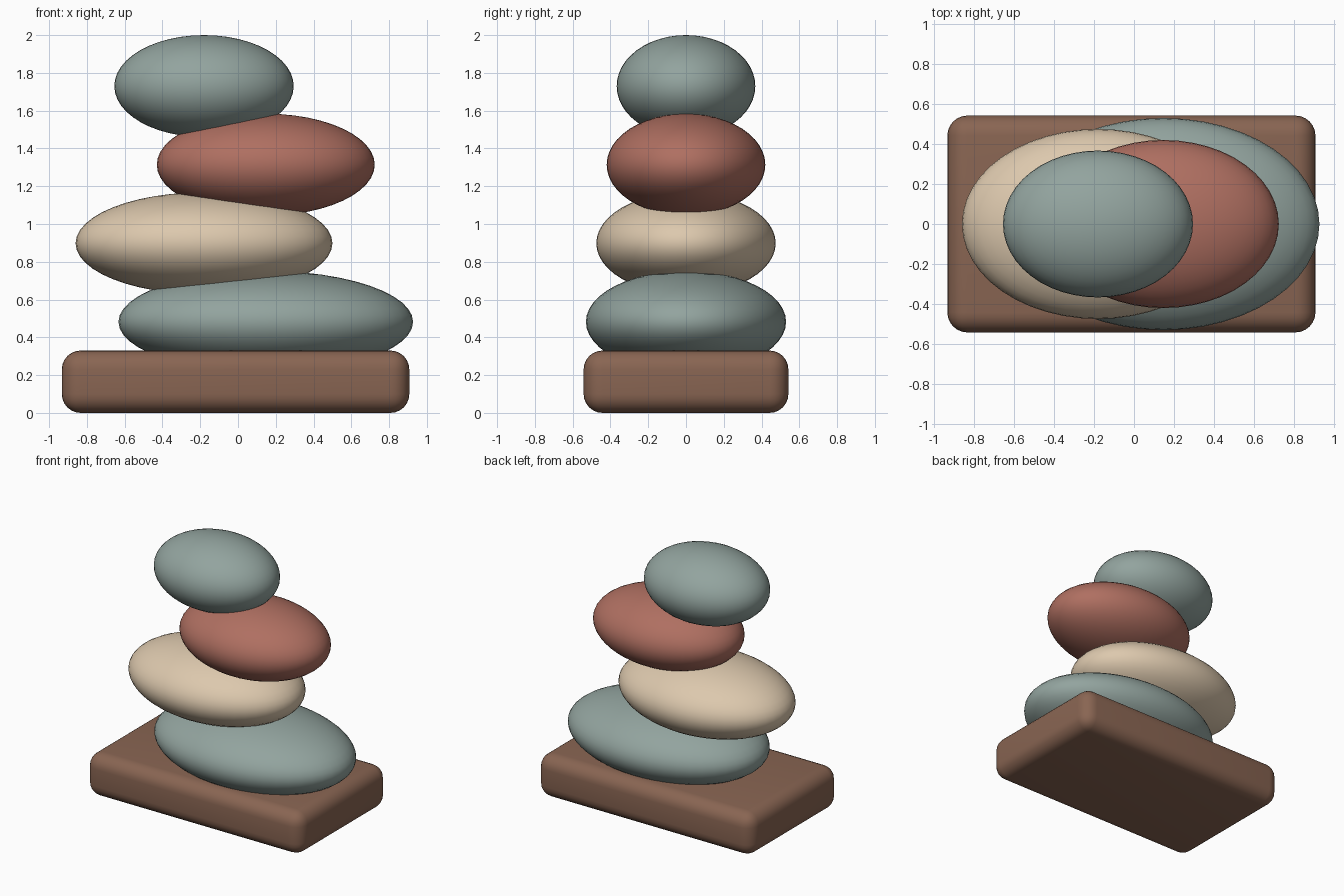
import bpy
import math

cube = bpy.data.objects.get("Cube")
if cube:
    bpy.data.objects.remove(cube, do_unlink=True)


def make_material(name, rgb):
    mat = bpy.data.materials.new(name)
    mat.use_nodes = True
    color = (*rgb, 1.0)
    mat.diffuse_color = color
    mat.node_tree.nodes["Principled BSDF"].inputs["Base Color"].default_value = color
    return mat


slate = make_material("slate green", (0.29, 0.37, 0.345))
sand = make_material("sand", (0.72, 0.58, 0.42))
clay = make_material("clay red", (0.43, 0.16, 0.12))
wood = make_material("brown wood", (0.25, 0.13, 0.085))


def finish(obj, name, mat):
    obj.name = name
    obj.data.materials.append(mat)
    bpy.ops.object.transform_apply(location=False, rotation=False, scale=True)


# Rounded wooden plinth
bpy.ops.mesh.primitive_cube_add(size=1, location=(-0.013, 0, 0.165))
base = bpy.context.object
base.scale = (1.84, 1.084, 0.33)
finish(base, "wooden_base", wood)
bevel = base.modifiers.new("rounded edges", "BEVEL")
bevel.width = 0.1
bevel.segments = 6
bpy.ops.object.modifier_apply(modifier=bevel.name)
bpy.ops.object.shade_smooth_by_angle(angle=math.radians(40))

# Stacked pebbles, bottom to top: name, x offset, half length, half depth, material
pebbles = [
    ("bottom_stone", 0.147, 0.78, 0.53, slate),
    ("lower_middle_stone", -0.18, 0.68, 0.475, sand),
    ("upper_middle_stone", 0.147, 0.577, 0.42, clay),
    ("top_stone", -0.18, 0.475, 0.367, slate),
]
half_height, first_z, step = 0.27, 0.482, 0.416
for i, (name, x, length, depth, mat) in enumerate(pebbles):
    bpy.ops.mesh.primitive_uv_sphere_add(
        segments=48, ring_count=24, radius=1, location=(x, 0, first_z + i * step))
    stone = bpy.context.object
    stone.scale = (length, depth, half_height)
    finish(stone, name, mat)
    bpy.ops.object.shade_smooth()
